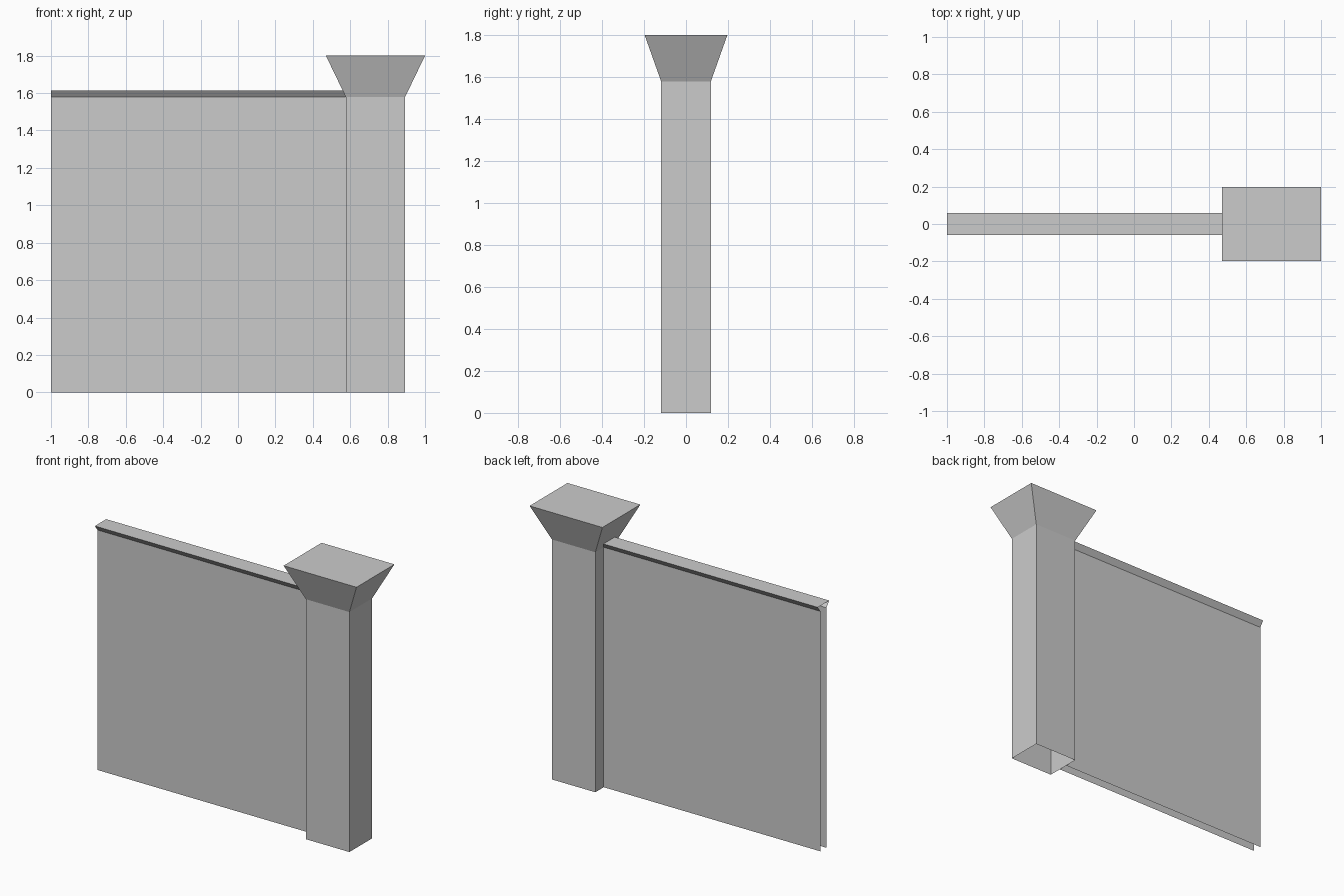
import bpy

if "Cube" in bpy.data.objects:
    bpy.data.objects.remove(bpy.data.objects["Cube"])


def loft(name, rings, close_ring, cap_last=False):
    """Skin quads between successive rings of points."""
    n = len(rings[0])
    verts = [p for ring in rings for p in ring]
    faces = []
    for r in range(len(rings) - 1):
        for i in range(n if close_ring else n - 1):
            j = (i + 1) % n
            faces.append((r * n + i, r * n + j, (r + 1) * n + j, (r + 1) * n + i))
    if cap_last:
        faces.append(tuple(range((len(rings) - 1) * n, len(rings) * n)))
    mesh = bpy.data.meshes.new(name)
    mesh.from_pydata(verts, [], faces)
    mesh.update()
    obj = bpy.data.objects.new(name, mesh)
    bpy.context.collection.objects.link(obj)
    return obj


def rect(x0, x1, y, z):
    return [(x0, -y, z), (x1, -y, z), (x1, y, z), (x0, y, z)]


# Pillar: open-bottomed square shaft
loft("pillar_shaft", [rect(0.577, 0.893, 0.118, 0),
                      rect(0.577, 0.893, 0.118, 1.578)], True)

# Flared capital with a flat top
loft("pillar_capital", [rect(0.577, 0.893, 0.118, 1.578),
                        rect(0.47, 1.0, 0.197, 1.80)], True, cap_last=True)

# Wall panel with flared coping: profile open at the bottom and both ends
profile = [(0.031, 0), (0.031, 1.578), (0.059, 1.615),
           (-0.059, 1.615), (-0.031, 1.578), (-0.031, 0)]
loft("wall_with_coping", [[(x, y, z) for y, z in profile] for x in (0.577, -1.0)], False)

# Consistent outward normals (profile and rings wind so faces point out)
